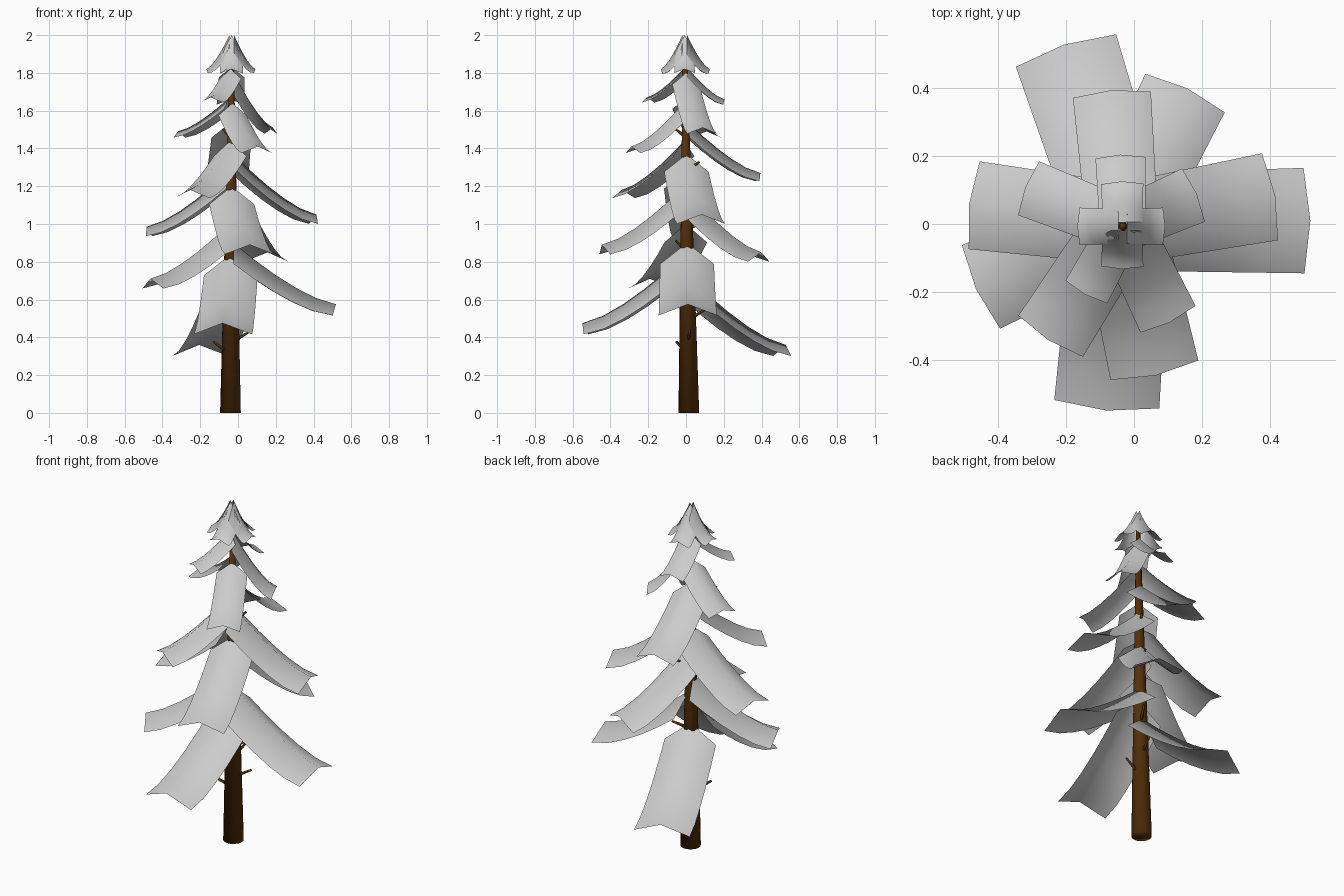
import bpy, bmesh, math
from mathutils import Vector

if "Cube" in bpy.data.objects:
    bpy.data.objects.remove(bpy.data.objects["Cube"])


def material(name, color):
    m = bpy.data.materials.new(name)
    m.use_nodes = True
    m.diffuse_color = (*color, 1)
    m.node_tree.nodes["Principled BSDF"].inputs["Base Color"].default_value = (*color, 1)
    return m


needles = material("pale grey needles", (0.6, 0.6, 0.6))
bark = material("brown bark", (0.09, 0.03, 0.003))


def finish(bm, name, mat):
    mesh = bpy.data.meshes.new(name)
    bm.to_mesh(mesh)
    bm.free()
    for p in mesh.polygons:
        p.use_smooth = True
    mesh.materials.append(mat)
    obj = bpy.data.objects.new(name, mesh)
    bpy.context.collection.objects.link(obj)
    return obj


def axis(z):
    """Centre of the slightly leaning trunk at height z."""
    t = z / 2
    return Vector((-0.04 + 0.007 * t, 0.015 - 0.022 * t, z))


def tube(name, start, end, r1, r2, sides, steps):
    """Tapered rod with closed ends."""
    bm = bmesh.new()
    turn = (end - start).to_track_quat('Z', 'Y')
    rings = []
    for i in range(steps + 1):
        t = i / steps
        r = r1 + (r2 - r1) * t
        c = start.lerp(end, t)
        rings.append([bm.verts.new(c + turn @ Vector((r * math.cos(a), r * math.sin(a), 0)))
                      for a in (math.tau * k / sides for k in range(sides))])
    for a, b in zip(rings, rings[1:]):
        for k in range(sides):
            n = (k + 1) % sides
            bm.faces.new((a[k], a[n], b[n], b[k]))
    bm.faces.new(rings[0][::-1])
    bm.faces.new(rings[-1])
    return finish(bm, name, bark)


def bough(name, x, y, tip_z, start_z, width, inner_fold=0.36):
    """Drooping sheet folded along its ridge, sweeping from the trunk to its tip."""
    bm = bmesh.new()
    c = axis(start_z)
    reach = Vector((x - c.x, y - c.y, 0))
    out = reach.normalized()
    side = Vector((-out.y, out.x, 0))
    steps = 5
    rows = []
    for i in range(steps + 1):
        t = i / steps
        ridge = c + out * 0.012 + (reach - out * 0.012) * t
        ridge.z = tip_z + (start_z - tip_z) * (1 - t) ** 1.4
        half = width * (0.46 + 0.04 * t)
        fold = width * (inner_fold + (0.19 - inner_fold) * t)
        edge = ridge - Vector((0, 0, fold))
        rows.append([bm.verts.new(p) for p in
                     (edge + side * half, ridge + out * 0.06 * width * t, edge - side * half)])
    for a, b in zip(rows, rows[1:]):
        for k in range(2):
            bm.faces.new((a[k], b[k], b[k + 1], a[k + 1]))
    return finish(bm, name, needles)


# Trunk
tube("trunk", axis(0), axis(1.95), 0.055, 0.01, 16, 1)

# Boughs from the lowest up: tip x, tip y, tip height, height at trunk, width
boughs = [
    (-0.20, 0.51, 0.36, 0.72, 0.31),
    (-0.08, -0.53, 0.475, 0.84, 0.31),
    (0.50, 0.01, 0.575, 0.90, 0.31),
    (-0.45, -0.185, 0.71, 1.0, 0.27),
    (0.15, 0.385, 0.85, 1.17, 0.26),
    (0.06, -0.43, 0.89, 1.20, 0.265),
    (-0.47, 0.055, 0.985, 1.28, 0.26),
    (0.40, 0.08, 1.05, 1.37, 0.26),
    (-0.245, -0.33, 1.18, 1.44, 0.225),
    (-0.065, 0.38, 1.27, 1.54, 0.23),
    (-0.31, 0.105, 1.49, 1.67, 0.17),
    (0.10, -0.28, 1.41, 1.64, 0.18),
    (0.175, 0.085, 1.51, 1.80, 0.17),
    (-0.14, -0.20, 1.67, 1.82, 0.14),
    (-0.04, 0.195, 1.66, 1.83, 0.147),
]
for i, b in enumerate(boughs):
    bough(f"bough_{i + 1}", *b)

# Crown of four short boughs
for name, dx, dy, w in (("left", 0.12, 0, 0.11), ("right", -0.125, 0, 0.11),
                        ("front", 0, -0.118, 0.125), ("back", 0, 0.125, 0.125)):
    bough(f"crown_{name}", -0.035 + dx, -0.007 + dy, 1.82, 2.0, w, 0.85)

# Bare twigs: height, direction in degrees, length
for i, (z, deg, length) in enumerate([(0.31, 215, 0.11), (0.37, 5, 0.11), (0.49, 75, 0.12),
                                      (0.68, 60, 0.11), (0.85, 215, 0.10), (1.05, 70, 0.09),
                                      (1.28, 60, 0.08), (1.46, 230, 0.07)]):
    a = math.radians(deg)
    d = Vector((math.cos(a), math.sin(a), 0.6))
    tube(f"twig_{i + 1}", axis(z), axis(z) + d * length, 0.01, 0.006, 6, 1)
